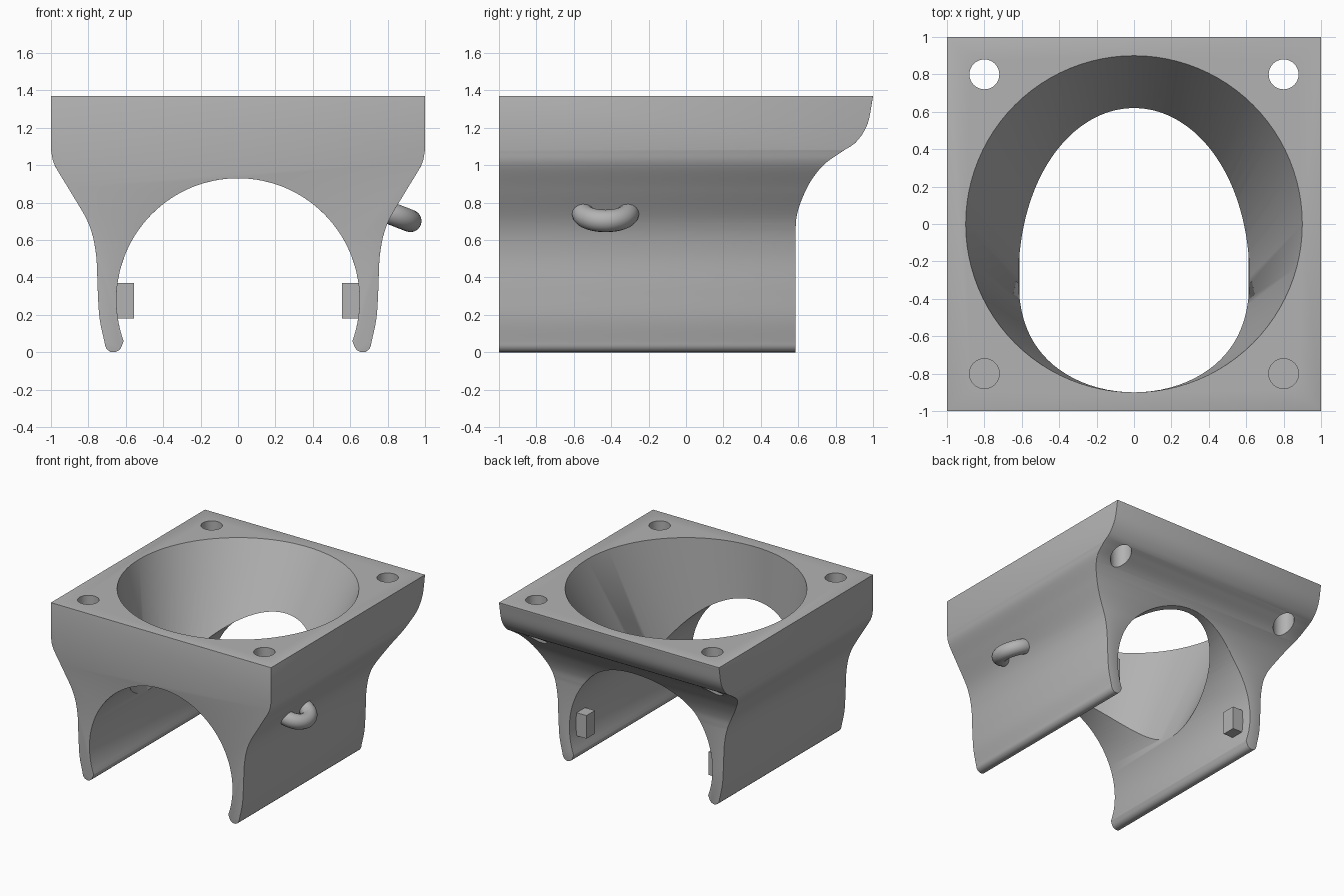
import bpy
import bmesh
from math import sin, cos, pi, radians, atan2
from mathutils import Vector

cube = bpy.data.objects.get("Cube")
if cube:
    bpy.data.objects.remove(cube, do_unlink=True)

HEIGHT = 1.37

grey = bpy.data.materials.new("plain grey")
grey.use_nodes = True
grey.diffuse_color = (0.45, 0.45, 0.45, 1)
grey.node_tree.nodes["Principled BSDF"].inputs["Base Color"].default_value = (0.45, 0.45, 0.45, 1)


def smooth_path(points, steps=8):
    """Catmull-Rom curve through 2D points."""
    p = [Vector(q) for q in points]
    p = [2 * p[0] - p[1]] + p + [2 * p[-1] - p[-2]]
    path = []
    for a, b, c, d in zip(p, p[1:], p[2:], p[3:]):
        for i in range(steps):
            t = i / steps
            path.append(0.5 * (2 * b + (c - a) * t + (2 * a - 5 * b + 4 * c - d) * t ** 2
                               + (3 * b - a - 3 * c + d) * t ** 3))
    return path + [p[-2]]


def arc(cx, cz, r, start, end, steps):
    angles = [radians(start + (end - start) * i / steps) for i in range(steps + 1)]
    return [Vector((cx + r * cos(a), cz + r * sin(a))) for a in angles]


def loft(name, start, end):
    """Closed solid between two matching loops of 3D points."""
    bm = bmesh.new()
    a = [bm.verts.new(v) for v in start]
    b = [bm.verts.new(v) for v in end]
    bm.faces.new(a)
    bm.faces.new(b)
    for i in range(len(a)):
        j = (i + 1) % len(a)
        bm.faces.new((a[i], a[j], b[j], b[i]))
    bmesh.ops.recalc_face_normals(bm, faces=bm.faces)
    mesh = bpy.data.meshes.new(name)
    bm.to_mesh(mesh)
    bm.free()
    mesh.materials.append(grey)
    obj = bpy.data.objects.new(name, mesh)
    bpy.context.collection.objects.link(obj)
    return obj


def ring(x, y, z, r, n):
    return [(x + r * cos(2 * pi * i / n), y + r * sin(2 * pi * i / n), z) for i in range(n)]


def bake(obj):
    """Apply all modifiers."""
    graph = bpy.context.evaluated_depsgraph_get()
    mesh = bpy.data.meshes.new_from_object(obj.evaluated_get(graph))
    obj.modifiers.clear()
    obj.data = mesh


def boolean(obj, tool, operation):
    mod = obj.modifiers.new(operation, 'BOOLEAN')
    mod.operation = operation
    mod.solver = 'EXACT'
    mod.object = tool
    bake(obj)
    bpy.data.objects.remove(tool, do_unlink=True)


def shade(obj, angle=35):
    bpy.ops.object.select_all(action='DESELECT')
    obj.select_set(True)
    bpy.context.view_layer.objects.active = obj
    bpy.ops.object.shade_smooth_by_angle(angle=radians(angle))


# Front profile: flared shoulder, leg, rounded foot and tunnel arch
outer = smooth_path([(1, 1.08), (0.98, 1.0), (0.9, 0.865), (0.8, 0.69),
                     (0.76, 0.53), (0.75, 0.33), (0.74, 0.18), (0.712, 0.045)])
foot = arc(0.666, 0.046, 0.046, -15, -165, 8)
tunnel_end = math_angle = atan2(0.06 - 0.28, 0.61) * 180 / pi
arch = arc(0, 0.28, 0.65, tunnel_end, 90, 36)
half = [Vector((1, HEIGHT))] + outer + foot + arch
profile = half + [Vector((-v.x, v.y)) for v in reversed(half[:-1])]
body = loft("body", [(v.x, -1, v.y) for v in profile], [(v.x, 1.1, v.y) for v in profile])

# Side profile: curved overhang at the back
back = smooth_path([(1, HEIGHT), (0.97, 1.22), (0.91, 1.125), (0.83, 1.07), (0.74, 1.005),
                    (0.67, 0.92), (0.62, 0.82), (0.592, 0.73), (0.585, 0.65)])
side = [Vector((-1.2, 1.6)), Vector((1, 1.6))] + back + [Vector((0.585, -0.2)), Vector((-1.2, -0.2))]
trim = loft("side_trim", [(-1.2, v.x, v.y) for v in side], [(1.2, v.x, v.y) for v in side])
boolean(body, trim, 'INTERSECT')

# Softened outer edges
bevel = body.modifiers.new("soft_edges", 'BEVEL')
bevel.width = 0.015
bevel.segments = 3
bevel.limit_method = 'ANGLE'
bevel.angle_limit = radians(40)
bake(body)

# Slanted funnel whose front wall stays upright
def funnel_ring(z):
    shift = 0.318 * (HEIGHT - z)
    return ring(0, -shift, z, 0.9 - shift, 96)


boolean(body, loft("funnel_cut", funnel_ring(0.3), funnel_ring(1.5)), 'DIFFERENCE')

# Screw holes: open at the back, blind at the front
for sx in (-1, 1):
    for sy in (-1, 1):
        hole = loft("hole_cut", ring(0.8 * sx, 0.8 * sy, 0.97, 0.08, 32),
                    ring(0.8 * sx, 0.8 * sy, 1.5, 0.08, 32))
        boolean(body, hole, 'DIFFERENCE')
shade(body)

# Small catch blocks inside the legs
for name, s in (("left_catch", 1), ("right_catch", -1)):
    corners = [(0.555 * s, 0.39), (0.66 * s, 0.39), (0.66 * s, 0.5), (0.555 * s, 0.5)]
    loft(name, [(x, y, 0.18) for x, y in corners], [(x, y, 0.37) for x, y in corners])

# Half-ring loop on the sloping left side
centre = Vector((0.81, -0.43, 0.745))
out = Vector((0.93, 0, -0.36)).normalized()
along = Vector((0, 1, 0))
curve = bpy.data.curves.new("loop", 'CURVE')
curve.dimensions = '3D'
curve.bevel_depth = 0.06
curve.bevel_resolution = 6
curve.use_fill_caps = True
spline = curve.splines.new('POLY')
path = arc(0, 0, 0.12, -105, 105, 32)
spline.points.add(len(path) - 1)
for point, v in zip(spline.points, path):
    point.co = (*(centre + out * v.x + along * v.y), 1)
curve_obj = bpy.data.objects.new("loop_path", curve)
bpy.context.collection.objects.link(curve_obj)
bpy.context.view_layer.update()
graph = bpy.context.evaluated_depsgraph_get()
mesh = bpy.data.meshes.new_from_object(curve_obj.evaluated_get(graph))
bpy.data.objects.remove(curve_obj, do_unlink=True)
mesh.materials.clear()
mesh.materials.append(grey)
loop = bpy.data.objects.new("side_loop", mesh)
bpy.context.collection.objects.link(loop)
shade(loop)
